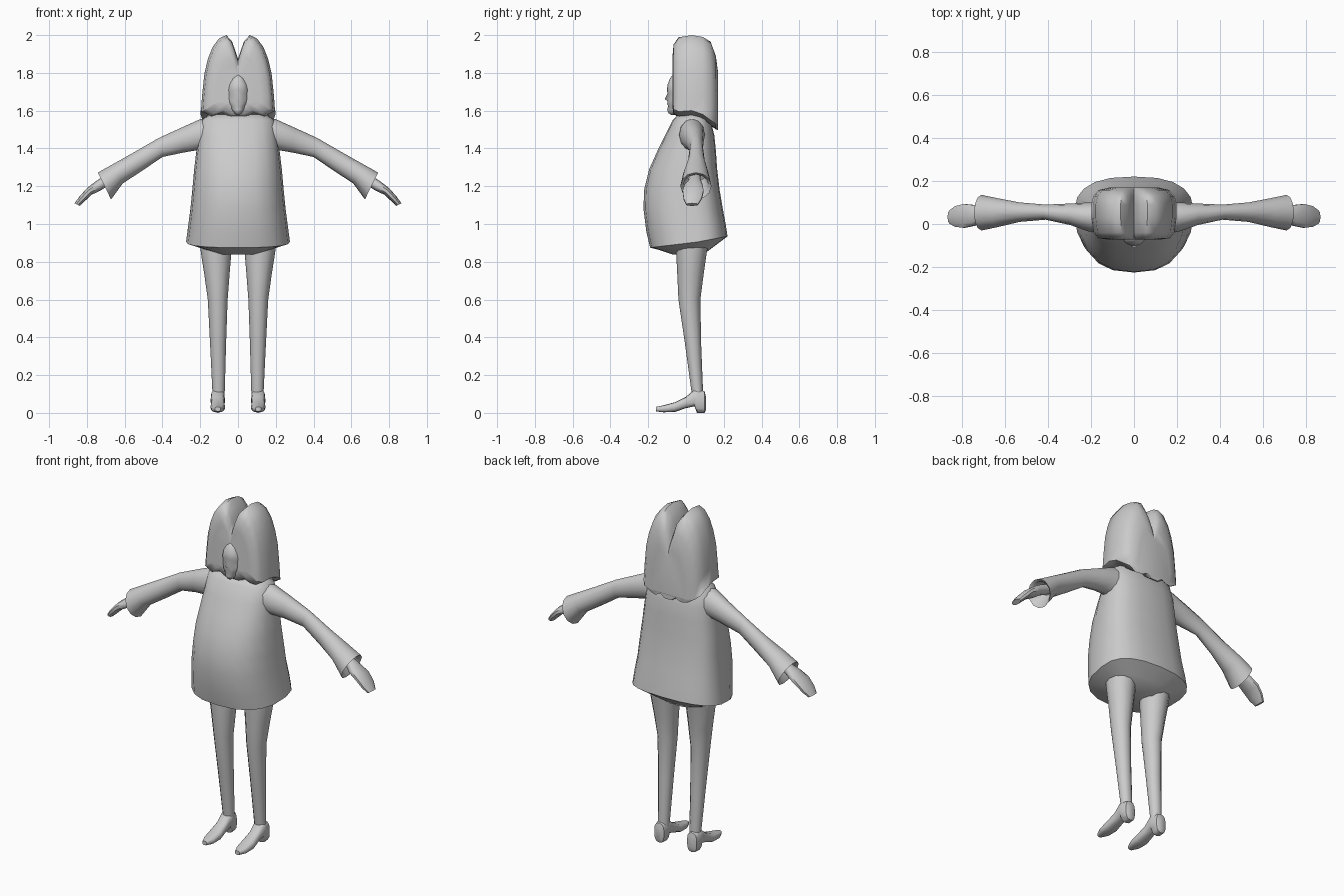
import bpy, bmesh, math
from mathutils import Vector


def ring(c, u, v, n=12, p=2.0):
    """Superellipse ring around c spanned by half-axes u and v."""
    c, u, v = Vector(c), Vector(u), Vector(v)
    pts = []
    for i in range(n):
        a = 2 * math.pi * i / n
        ca, sa = math.cos(a), math.sin(a)
        pts.append(c + u * math.copysign(abs(ca) ** (2 / p), ca)
                   + v * math.copysign(abs(sa) ** (2 / p), sa))
    return pts


def box_ring(x0, x1, y0, y1, z, n=12, p=2.0):
    return ring(((x0 + x1) / 2, (y0 + y1) / 2, z),
                ((x1 - x0) / 2, 0, 0), (0, (y1 - y0) / 2, 0), n, p)


def loft(name, rings, mirror=False, angle=50):
    """Skin rings, cap both ends, optionally mirror over x = 0."""
    bm = bmesh.new()
    for s in ((1, -1) if mirror else (1,)):
        rows = [[bm.verts.new((p[0] * s, p[1], p[2])) for p in r] for r in rings]
        n = len(rows[0])
        for a, b in zip(rows, rows[1:]):
            for i in range(n):
                j = (i + 1) % n
                bm.faces.new((a[i], a[j], b[j], b[i]))
        bm.faces.new(rows[0])
        bm.faces.new(rows[-1])
    bmesh.ops.recalc_face_normals(bm, faces=bm.faces)
    me = bpy.data.meshes.new(name)
    bm.to_mesh(me)
    bm.free()
    ob = bpy.data.objects.new(name, me)
    bpy.context.collection.objects.link(ob)
    bpy.ops.object.select_all(action='DESELECT')
    bpy.context.view_layer.objects.active = ob
    ob.select_set(True)
    bpy.ops.object.shade_smooth_by_angle(angle=math.radians(angle))
    return ob


# Tunic: half width, front y, back y, z, hem tilt, widest y
tunic = []
for w, f, b, z, tilt, mid in (
        (0.15, -0.04, 0.11, 1.58, 0, 0.04), (0.195, -0.07, 0.13, 1.55, 0, 0.04),
        (0.21, -0.11, 0.15, 1.47, 0, 0.04), (0.22, -0.15, 0.158, 1.39, 0, 0.04),
        (0.232, -0.195, 0.165, 1.29, 0, 0.04), (0.242, -0.222, 0.178, 1.18, 0, 0.05),
        (0.252, -0.225, 0.195, 1.08, 0, 0.05), (0.265, -0.21, 0.21, 0.98, 0.02, 0.06),
        (0.275, -0.19, 0.22, 0.905, 0.03, 0.06), (0.19, -0.14, 0.15, 0.872, 0.01, 0.04),
        (0.10, -0.07, 0.09, 0.838, 0, 0.03)):
    r = ring((0, 0, z), (w, 0, 0), (0, 1, 0), 20, 2.5)
    for p in r:
        t = p.y
        p.y = mid + t * ((b - mid) if t > 0 else (mid - f))
        p.z += tilt * t
    tunic.append(r)
loft("tunic", tunic, angle=60)


# Sleeves and hands: top (x, z), bottom (x, z), y range
def limb(table, n, p=2.0):
    out = []
    for tx, tz, bx, bz, y0, y1 in table:
        out.append(ring(((tx + bx) / 2, (y0 + y1) / 2, (tz + bz) / 2),
                        ((tx - bx) / 2, 0, (tz - bz) / 2), (0, (y1 - y0) / 2, 0), n, p))
    return out


loft("sleeves", limb((
    (0.12, 1.565, 0.14, 1.37, -0.04, 0.10), (0.20, 1.555, 0.22, 1.39, -0.035, 0.10),
    (0.30, 1.51, 0.29, 1.378, -0.005, 0.095), (0.42, 1.455, 0.40, 1.355, 0.02, 0.09),
    (0.55, 1.38, 0.51, 1.28, 0.01, 0.10), (0.66, 1.318, 0.61, 1.215, -0.015, 0.12),
    (0.742, 1.272, 0.672, 1.13, -0.03, 0.135), (0.725, 1.262, 0.668, 1.15, -0.015, 0.12),
    (0.66, 1.285, 0.63, 1.225, 0.0, 0.10)), 12), mirror=True)
loft("hands", limb((
    (0.64, 1.285, 0.62, 1.235, 0.02, 0.075), (0.72, 1.248, 0.695, 1.198, 0.01, 0.08),
    (0.755, 1.225, 0.725, 1.178, -0.01, 0.09), (0.80, 1.19, 0.775, 1.155, -0.02, 0.095),
    (0.84, 1.145, 0.81, 1.122, -0.015, 0.085), (0.865, 1.11, 0.838, 1.096, 0.0, 0.065)),
    10, 2.3), mirror=True)

# Legs
loft("legs", [box_ring(*t) for t in (
    (0.035, 0.2, -0.055, 0.125, 0.92), (0.035, 0.197, -0.052, 0.11, 0.85),
    (0.045, 0.178, -0.046, 0.093, 0.73), (0.055, 0.16, -0.04, 0.076, 0.6),
    (0.063, 0.148, -0.006, 0.08, 0.37), (0.07, 0.136, 0.028, 0.09, 0.12),
    (0.072, 0.136, 0.035, 0.09, 0.07))], mirror=True)

# Heeled shoes: y, bottom z, top z, half width
loft("shoes", [ring((0.107, y, (a + b) / 2), (h, 0, 0), (0, 0, (b - a) / 2), 12, 2.8)
               for y, a, b, h in (
    (0.106, 0.015, 0.085, 0.018), (0.098, 0.0, 0.115, 0.032),
    (0.058, 0.0, 0.128, 0.038), (0.045, 0.035, 0.125, 0.037),
    (0.0, 0.025, 0.085, 0.034), (-0.06, 0.005, 0.056, 0.039),
    (-0.12, 0.003, 0.04, 0.033), (-0.16, 0.008, 0.032, 0.015))], mirror=True)

# Hair: twin-lobed outline swept front to back
half = [(0.198, 0.0), (0.196, 0.06), (0.19, 0.25), (0.178, 0.52), (0.16, 0.70),
        (0.135, 0.85), (0.10, 0.96), (0.062, 1.0), (0.032, 0.93), (0.012, 0.80)]
hair = []
# y, width scale, hem z, top z, cleft depth
for y, sx, z0, z1, cut in (
        (-0.072, 0.62, 1.62, 1.88, 0.10), (-0.066, 0.84, 1.585, 1.95, 0.11),
        (-0.04, 0.95, 1.57, 1.988, 0.11), (0.03, 1.0, 1.575, 2.0, 0.11),
        (0.09, 1.0, 1.555, 1.99, 0.11), (0.13, 0.95, 1.525, 1.965, 0.11),
        (0.158, 0.82, 1.505, 1.89, 0.08), (0.17, 0.55, 1.50, 1.80, 0.04)):
    right = []
    for k, (x, t) in enumerate(half):
        z = z0 + t * (z1 - z0)
        if k > 7:
            z = z1 - cut * (0.3 if k == 8 else 0.8)
        right.append((x * sx, y, z + (0.025 if k == 0 else 0)))
    low = [(0.15 * sx, y, z0), (0.09 * sx, y, z0 + 0.018), (0.04 * sx, y, z0 - 0.004)]
    hair.append(low[::-1] + right + [(0, y, z1 - cut - 0.015)]
                + [(-x, a, z) for x, a, z in right[::-1]]
                + [(-x, a, z) for x, a, z in low])
loft("hair", hair, angle=55)

# Face: half width, front y, z, with features formed by the profile
face = []
for w, f, z, nose in ((0.012, -0.07, 1.79, 0), (0.035, -0.084, 1.772, 0),
                      (0.052, -0.097, 1.74, 0), (0.058, -0.102, 1.71, 0),
                      (0.059, -0.092, 1.692, 0.006), (0.057, -0.095, 1.662, 0.018),
                      (0.055, -0.095, 1.65, 0.002), (0.049, -0.1, 1.635, 0),
                      (0.044, -0.094, 1.625, 0), (0.036, -0.1, 1.605, 0),
                      (0.022, -0.093, 1.587, 0), (0.008, -0.08, 1.578, 0)):
    r = box_ring(-w, w, f, -f - 0.08, z, 16, 2.2)
    r[12].y -= nose
    face.append(r)
loft("face", face, angle=60)

# Neck inside the hair
loft("neck", [box_ring(-0.06, 0.06, -0.03, 0.08, z) for z in (1.54, 1.66)])
